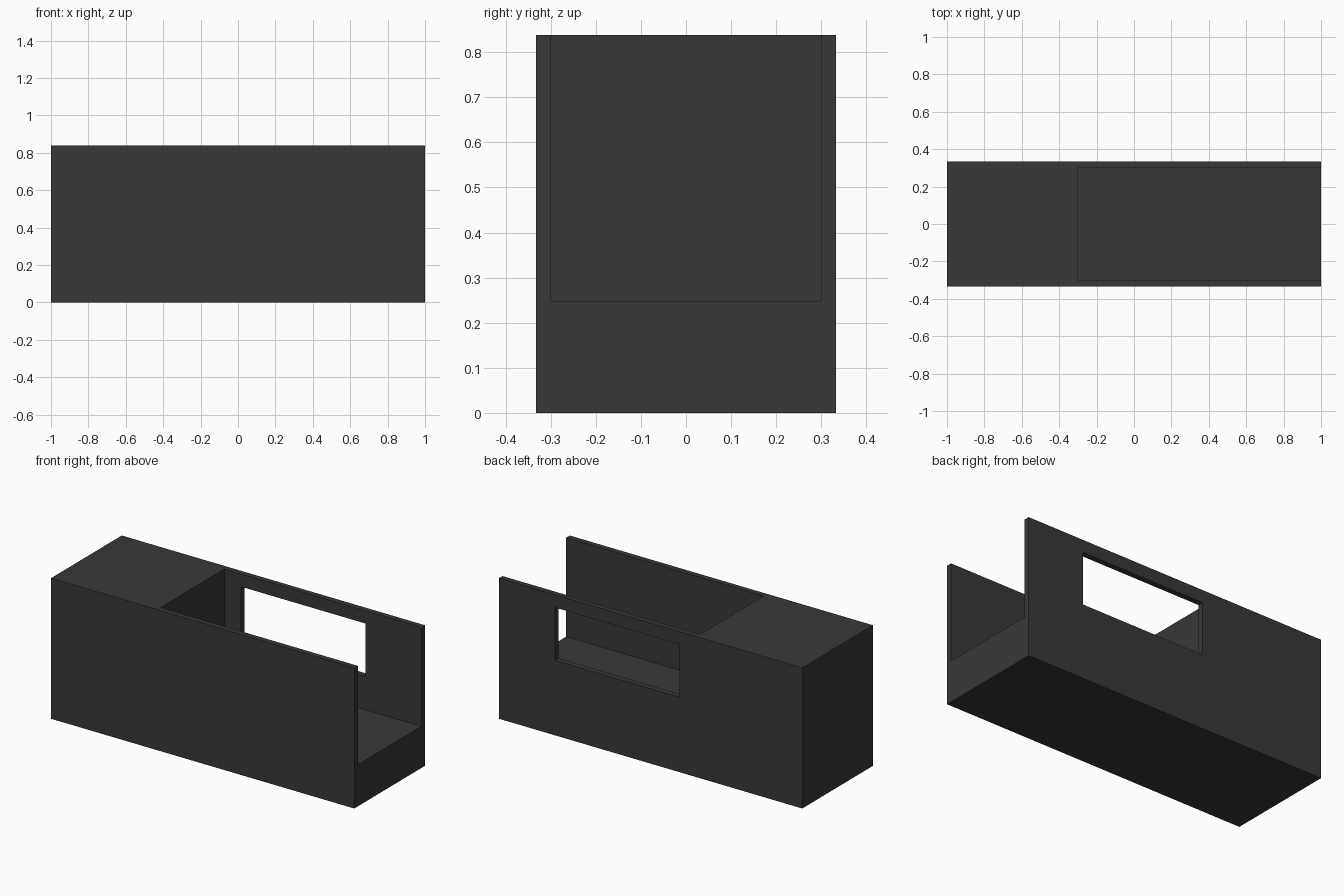
import bpy

if "Cube" in bpy.data.objects:
    bpy.data.objects.remove(bpy.data.objects["Cube"])

dark = bpy.data.materials.new("dark grey")
dark.diffuse_color = (0.04, 0.04, 0.04, 1)
dark.use_nodes = True
dark.node_tree.nodes["Principled BSDF"].inputs["Base Color"].default_value = dark.diffuse_color


def box(name, lo, hi):
    """Box between two opposite corners."""
    centre = [(a + b) / 2 for a, b in zip(lo, hi)]
    bpy.ops.mesh.primitive_cube_add(size=1, location=centre)
    ob = bpy.context.object
    ob.name = name
    ob.scale = [b - a for a, b in zip(lo, hi)]
    bpy.ops.object.transform_apply(location=True, rotation=False, scale=True)
    ob.data.materials.append(dark)
    return ob


def cut(target, cutter):
    """Subtract the cutter from the target and remove it."""
    cutter.hide_render = True
    mod = target.modifiers.new("cut", 'BOOLEAN')
    mod.operation = 'DIFFERENCE'
    mod.solver = 'EXACT'
    mod.object = cutter
    bpy.context.view_layer.objects.active = target
    bpy.ops.object.modifier_apply(modifier=mod.name)
    bpy.data.objects.remove(cutter, do_unlink=True)


# Solid housing
housing = box("housing", (-1, -0.333, 0), (1, 0.333, 0.838))

# Open channel through the top and right end
cut(housing, box("channel_cutter", (-0.3, -0.3, 0.248), (1.2, 0.3, 1.1)))

# Window in the back wall only
cut(housing, box("window_cutter", (-0.19, 0.2, 0.447), (0.63, 0.5, 0.762)))
